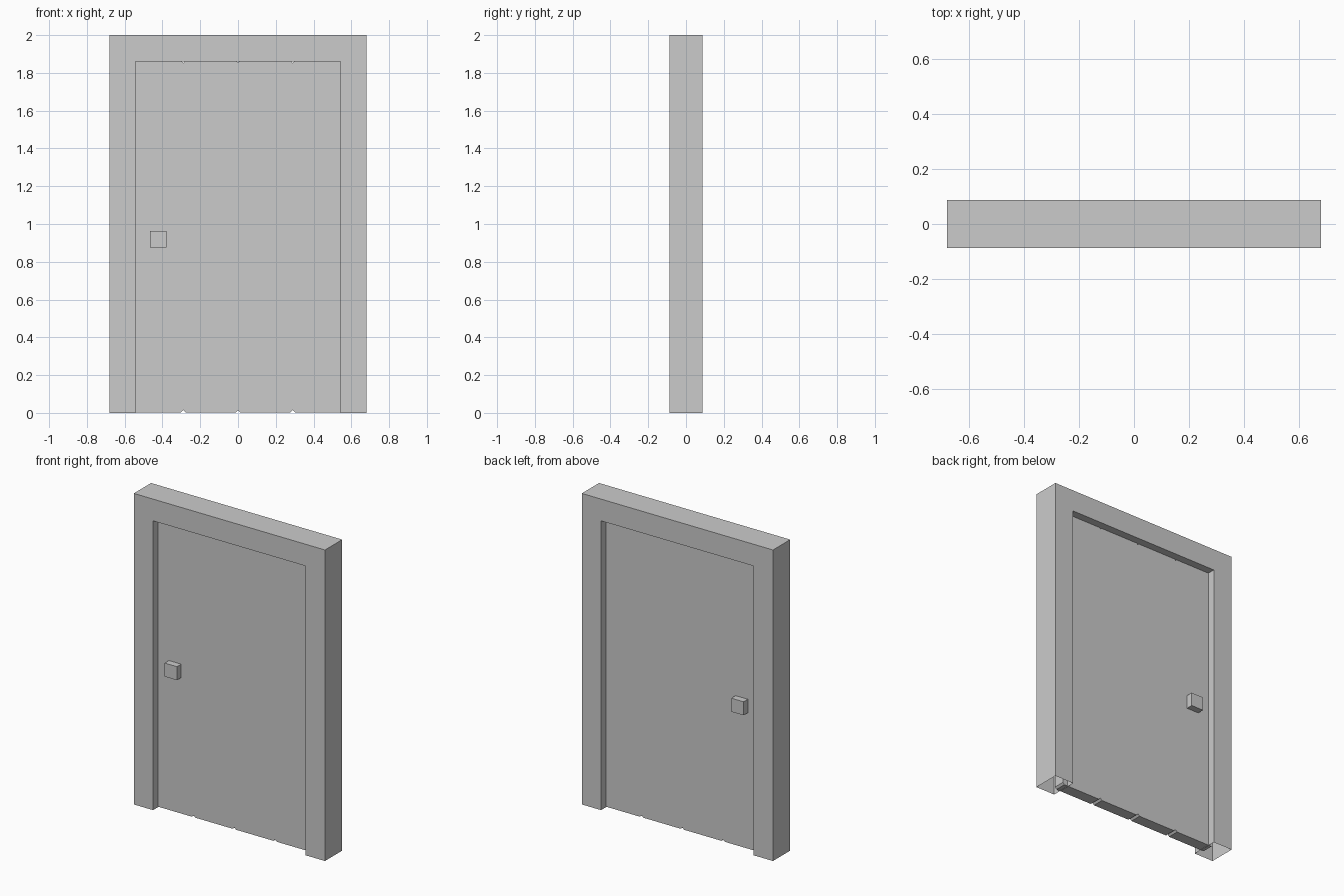
import bpy, bmesh

if "Cube" in bpy.data.objects:
    bpy.data.objects.remove(bpy.data.objects["Cube"])


def make_object(name, bm):
    bmesh.ops.recalc_face_normals(bm, faces=bm.faces)
    mesh = bpy.data.meshes.new(name)
    bm.to_mesh(mesh)
    bm.free()
    ob = bpy.data.objects.new(name, mesh)
    bpy.context.collection.objects.link(ob)
    return ob


def extrude_profile(bm, points, y0, y1):
    """Extrude a closed x-z outline from y0 to y1."""
    face = bm.faces.new([bm.verts.new((x, y0, z)) for x, z in points])
    new = bmesh.ops.extrude_face_region(bm, geom=[face])["geom"]
    verts = [v for v in new if isinstance(v, bmesh.types.BMVert)]
    bmesh.ops.translate(bm, verts=verts, vec=(0, y1 - y0, 0))


# door frame: upside-down U, open under both legs
W, H, D = 0.68, 2.0, 0.0875
IW, IH = 0.543, 1.86
bm = bmesh.new()
extrude_profile(bm, [(-W, 0), (-W, H), (W, H), (W, 0),
                     (IW, 0), (IW, IH), (-IW, IH), (-IW, 0)], -D, D)
bmesh.ops.recalc_face_normals(bm, faces=bm.faces)
feet = [f for f in bm.faces if all(v.co.z < 1e-5 for v in f.verts)]
bmesh.ops.delete(bm, geom=feet, context='FACES')
make_object("door_frame", bm)

# four planks with clipped corners, tucked slightly into the frame
PW, C, Z0, Z1, T = 0.29, 0.012, 0.003, 1.865, 0.037
for i in range(4):
    a = (i - 2) * PW
    b = a + PW
    bm = bmesh.new()
    extrude_profile(bm, [(a + C, Z0), (b - C, Z0), (b, Z0 + C), (b, Z1 - C),
                         (b - C, Z1), (a + C, Z1), (a, Z1 - C), (a, Z0 + C)], -T, T)
    make_object(f"plank_{i + 1}", bm)

# square knobs on both faces
KX, KZ, K = -0.422, 0.92, 0.0435
for name, s in (("front_knob", -1), ("back_knob", 1)):
    bm = bmesh.new()
    extrude_profile(bm, [(KX - K, KZ - K), (KX + K, KZ - K),
                         (KX + K, KZ + K), (KX - K, KZ + K)], s * 0.03, s * 0.08)
    make_object(name, bm)
